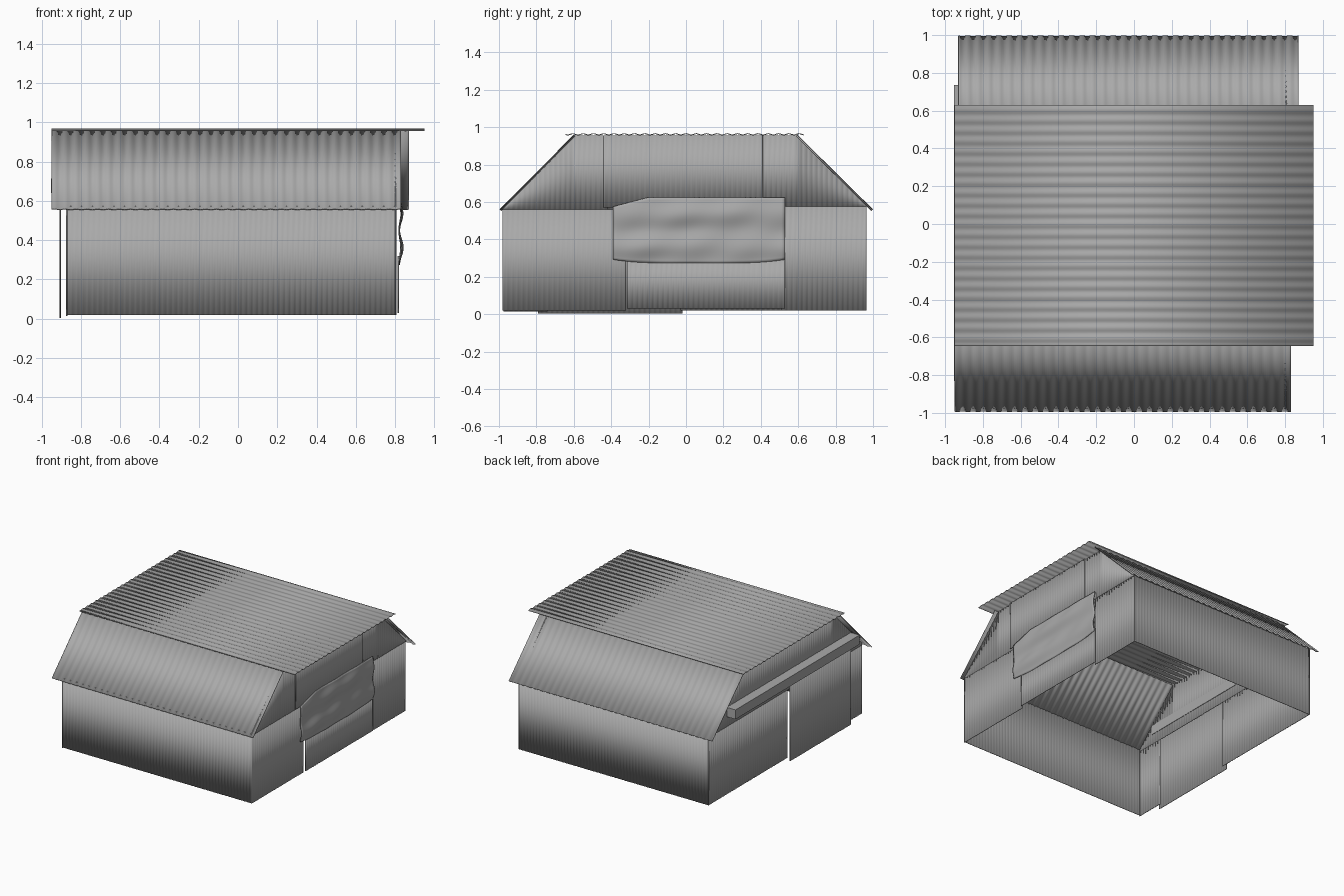
import bpy, math
from mathutils import Vector

cube = bpy.data.objects.get("Cube")
if cube:
    bpy.data.objects.remove(cube, do_unlink=True)

GREY = 0.4
metal = bpy.data.materials.new("weathered grey metal")
metal.use_nodes = True
metal.diffuse_color = (GREY, GREY, GREY, 1)
bsdf = metal.node_tree.nodes["Principled BSDF"]
bsdf.inputs["Base Color"].default_value = (GREY, GREY, GREY, 1)
bsdf.inputs["Roughness"].default_value = 0.8

PITCH, DEPTH, THICK = 0.055, 0.0035, 0.005
EAVE, RIDGE = 0.56, 0.955


def make(name, verts, faces, thick=THICK):
    mesh = bpy.data.meshes.new(name)
    mesh.from_pydata(verts, [], faces)
    mesh.materials.append(metal)
    obj = bpy.data.objects.new(name, mesh)
    bpy.context.scene.collection.objects.link(obj)
    if thick:
        solid = obj.modifiers.new("thickness", "SOLIDIFY")
        solid.thickness = thick
        solid.offset = 0
    bpy.ops.object.select_all(action="DESELECT")
    obj.select_set(True)
    bpy.context.view_layer.objects.active = obj
    bpy.ops.object.shade_smooth_by_angle(angle=math.radians(50))
    return obj


def sheet(name, place, u0, u1, low, high, rows=1, step=PITCH / 6):
    """Sheet whose columns run from low(u) to high(u); place() puts it in space."""
    cols = math.ceil((u1 - u0) / step)
    verts, faces = [], []
    for i in range(cols + 1):
        u = u0 + (u1 - u0) * i / cols
        a = low(u) if callable(low) else low
        b = high(u) if callable(high) else high
        wave = DEPTH * math.cos(math.tau * u / PITCH)
        verts += [place(u, a + (b - a) * j / rows, wave) for j in range(rows + 1)]
    n = rows + 1
    for i in range(cols):
        for j in range(rows):
            k = i * n + j
            faces.append((k, k + n, k + n + 1, k + 1))
    return make(name, verts, faces)


def side(x):
    # Upright sheet facing along x
    return lambda u, v, w: (x + math.copysign(w, x), u, v)


def gable(y):
    # Underside of the roof at depth y
    return min(RIDGE, EAVE + 0.99 - abs(y))


def box(name, lo, hi):
    verts = [(x, y, z) for x in (lo[0], hi[0]) for y in (lo[1], hi[1]) for z in (lo[2], hi[2])]
    faces = [(0, 1, 3, 2), (4, 6, 7, 5), (0, 4, 5, 1), (2, 3, 7, 6), (0, 2, 6, 4), (1, 5, 7, 3)]
    return make(name, verts, faces, 0)


# Long walls
for name, y in (("front_wall", -0.97), ("back_wall", 0.96)):
    sheet(name, lambda u, v, w, y=y: (u, y + math.copysign(w, y), v), -0.87, 0.80, 0.02, 0.575)

# Roof: flat deck and two slopes
sheet("roof_deck", lambda u, v, w: (v, u, 0.962 + w), -0.645, 0.63, -0.95, 0.95)


def slope(name, eave_y, top_y, x0, x1):
    start = Vector((0, eave_y, 0.557))
    run = Vector((0, top_y, 0.957)) - start
    out = Vector((0, math.copysign(1, eave_y), 1)).normalized()
    sheet(name, lambda u, v, w: start + Vector((u, 0, 0)) + run * v + out * w, x0, x1, 0, 1)


slope("front_roof_slope", -0.992, -0.595, -0.95, 0.83)
slope("back_roof_slope", 0.995, 0.59, -0.93, 0.87)

# Doorway side: wall either side of the opening, gable above, sliding door on a track
LEFT = side(-0.87)
sheet("doorway_wall_back", LEFT, -0.03, 0.965, 0.02, EAVE)
sheet("doorway_wall_front", LEFT, -0.975, -0.74, 0.015, EAVE)
sheet("doorway_gable", LEFT, -0.975, 0.965, EAVE, gable)
sheet("sliding_door", side(-0.902), -0.79, -0.02, 0.005, 0.66)
box("door_track", (-0.952, -0.83, 0.64), (-0.866, 0.735, 0.715))

# Patched side: overlapping sheets around a covered opening
sheet("patched_wall_front", side(0.80), -0.98, -0.32, 0.02, EAVE)
sheet("patched_gable_front", side(0.80), -0.98, -0.42, EAVE, gable)
sheet("patched_wall_back", side(0.80), 0.51, 0.965, 0.02, 0.575)
sheet("patched_gable_back", side(0.804), 0.39, 0.965, 0.575, gable)
sheet("patched_gable_middle", side(0.813), -0.44, 0.41, 0.57, RIDGE)
sheet("lower_door_panel", side(0.815), -0.315, 0.53, 0.03, 0.32)
sheet("overlap_patch", side(0.806), 0.36, 0.53, 0.57, 0.62)


# Loose cover hanging over the opening, with soft folds
def fold(u, v, w):
    t = (0.625 - v) / 0.35
    sway = 0.75 + 0.25 * math.sin(7 * u + 4 * t)
    ripple = 0.002 * math.sin(23 * u + 9 * t)
    return (0.821 + 0.018 * sway * math.sin(math.tau * t) ** 2 + ripple, u, v)


def hem(u):
    return 0.273 + 0.02 * abs((u - 0.07) / 0.46) ** 4


def hung(u):
    return 0.625 - 0.05 * max(0, (-0.2 - u) / 0.19)


sheet("hanging_cover", fold, -0.39, 0.53, hem, hung, rows=24, step=0.02)
